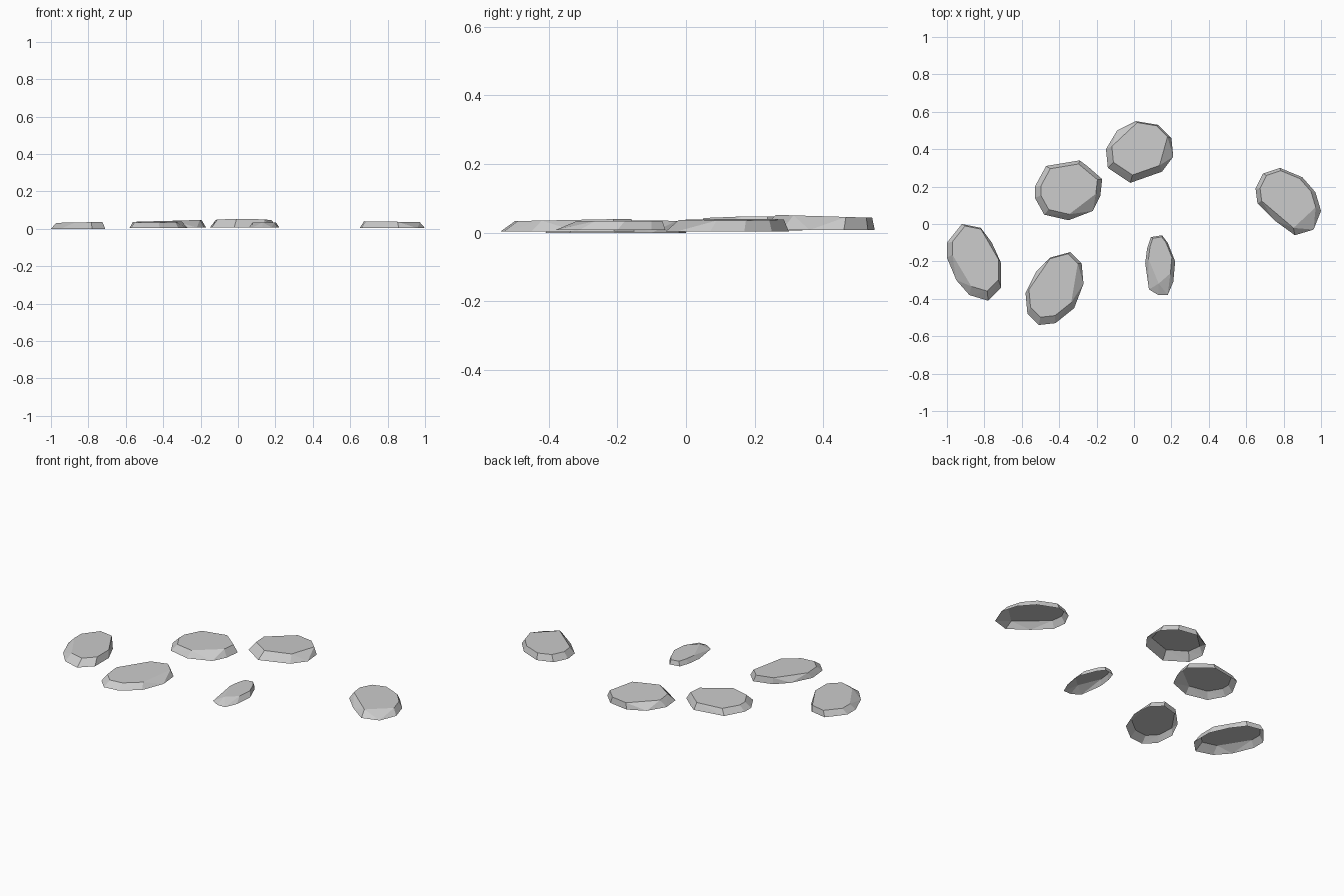
import bpy
import bmesh
from mathutils import Vector

default_cube = bpy.data.objects.get("Cube")
if default_cube:
    bpy.data.objects.remove(default_cube, do_unlink=True)


def make_material(name, colour):
    material = bpy.data.materials.new(name)
    material.use_nodes = True
    material.diffuse_color = colour
    shader = material.node_tree.nodes["Principled BSDF"]
    shader.inputs["Base Color"].default_value = colour
    shader.inputs["Roughness"].default_value = 0.9
    return material


stone_grey = make_material("stone grey", (0.6, 0.6, 0.6, 1))


def make_stone(name, outline, lean, inset, skip, base, height, tilt=(0, 0)):
    """Hull between a ground outline and a smaller, tilted top, open underneath.

    The top is the outline drawn in towards the lean point; skipped corners
    leave the broad chipped facets on the sides.
    """
    bm = bmesh.new()
    focus = Vector(lean)
    slope = Vector(tilt)
    middle = sum((Vector(point) for point in outline), Vector((0, 0))) / len(outline)

    for index, point in enumerate(outline):
        corner = Vector(point)
        bm.verts.new((corner.x, corner.y, base))
        if index not in skip:
            upper = corner.lerp(focus, inset)
            rise = height + slope.dot(upper - middle)
            bm.verts.new((upper.x, upper.y, rise))

    bmesh.ops.convex_hull(bm, input=bm.verts[:])
    bm.normal_update()

    # Remove the hidden underside
    underside = [face for face in bm.faces if face.normal.z < -0.5]
    bmesh.ops.delete(bm, geom=underside, context="FACES")

    # Merge coplanar triangles into clean flat facets
    bmesh.ops.dissolve_limit(
        bm, angle_limit=0.02, verts=bm.verts[:], edges=bm.edges[:]
    )

    mesh = bpy.data.meshes.new(name)
    bm.to_mesh(mesh)
    bm.free()
    mesh.materials.append(stone_grey)
    stone = bpy.data.objects.new(name, mesh)
    bpy.context.collection.objects.link(stone)
    return stone


# Round stones at the back
make_stone(
    "back_stone",
    outline=[(.01, .55), (.13, .53), (.2, .46), (.21, .36), (.15, .28),
             (-.02, .22), (-.14, .3), (-.15, .4), (-.09, .5)],
    lean=(.06, .5), inset=.15, skip=(3, 8),
    base=.008, height=.048, tilt=(0, -.03),
)
make_stone(
    "back_right_stone",
    outline=[(-.47, .31), (-.29, .34), (-.25, .31), (-.17, .24), (-.18, .15),
             (-.22, .07), (-.35, .02), (-.48, .05), (-.53, .14), (-.53, .2)],
    lean=(-.33, .22), inset=.16, skip=(2, 5),
    base=.006, height=.043, tilt=(.03, 0),
)

# Long stones at the front
make_stone(
    "front_right_stone",
    outline=[(-.45, -.18), (-.34, -.15), (-.28, -.21), (-.27, -.32), (-.32, -.45),
             (-.42, -.53), (-.51, -.54), (-.57, -.48), (-.58, -.37), (-.52, -.25)],
    lean=(-.44, -.22), inset=.13, skip=(3, 9),
    base=.004, height=.037, tilt=(0, .02),
)
make_stone(
    "far_right_stone",
    outline=[(-.92, 0), (-.82, -.02), (-.76, -.1), (-.71, -.21), (-.71, -.34),
             (-.78, -.41), (-.88, -.38), (-.95, -.3), (-1, -.18), (-1, -.1)],
    lean=(-.81, -.07), inset=.15, skip=(2, 7),
    base=0, height=.034, tilt=(.02, 0),
)
make_stone(
    "small_front_stone",
    outline=[(.09, -.07), (.15, -.06), (.18, -.1), (.22, -.2), (.21, -.31),
             (.18, -.38), (.13, -.38), (.08, -.35), (.06, -.21), (.07, -.13)],
    lean=(.14, -.1), inset=.22, skip=(5, 7),
    base=.008, height=.034,
)

# Stone standing apart on the left
make_stone(
    "left_stone",
    outline=[(.69, .27), (.78, .3), (.9, .25), (.97, .17), (1, .07),
             (.96, -.03), (.86, -.06), (.75, .02), (.66, .11), (.65, .19)],
    lean=(.81, .2), inset=.15, skip=(5, 7),
    base=.003, height=.038, tilt=(-.015, 0),
)
